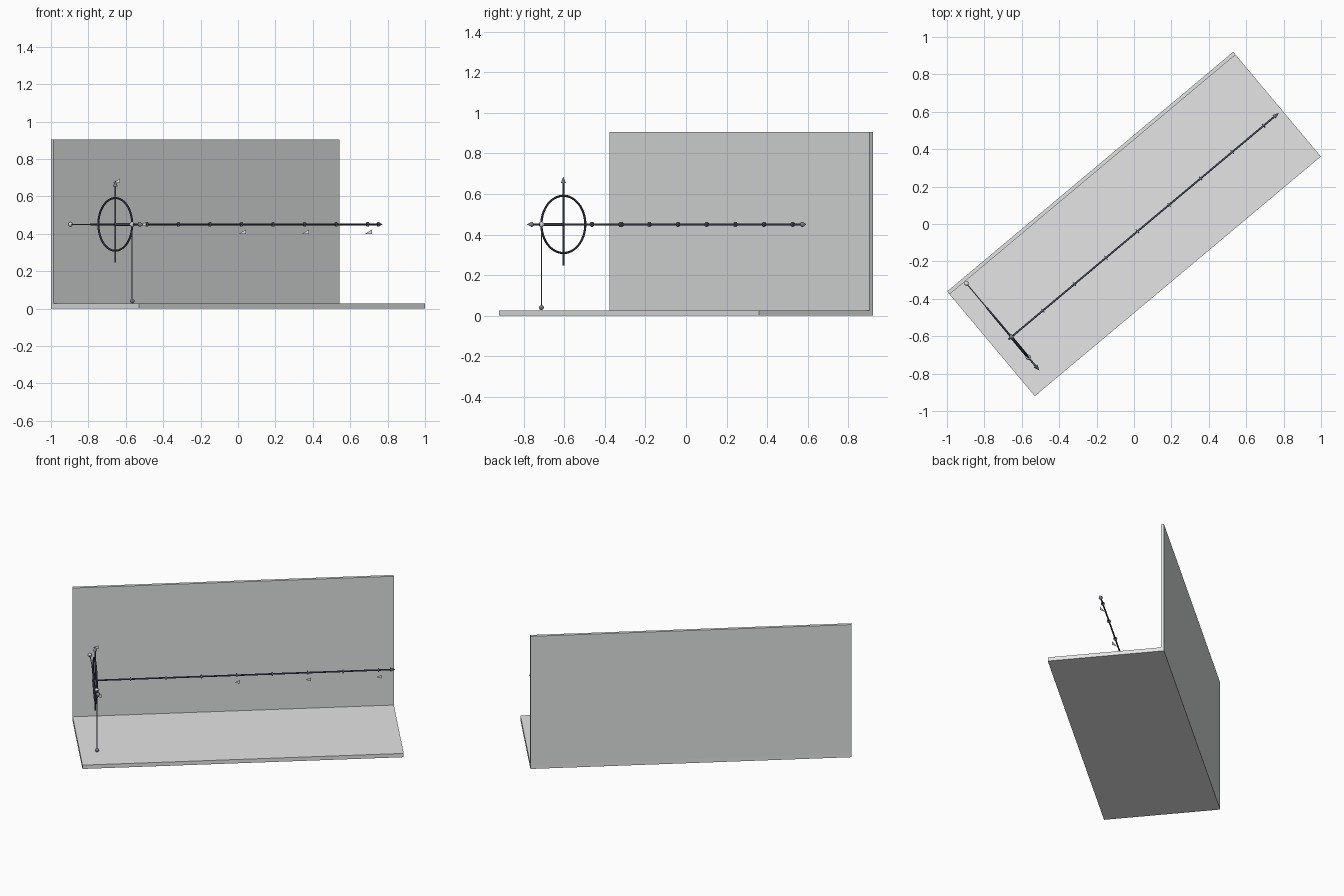
import bpy, math
from mathutils import Vector, Matrix

if "Cube" in bpy.data.objects:
    bpy.data.objects.remove(bpy.data.objects["Cube"])

TURN = Matrix.Rotation(math.radians(39.95), 4, 'Z')   # whole display is turned about z
L, W, T = 1.995, 0.73, 0.026                          # panel length, depth, thickness
WALL = 0.02                                           # wall thickness
O = Vector((-0.891, -0.042, 0.45))                    # axis origin in the turned frame
X, Y, Z = Vector((1, 0, 0)), Vector((0, 1, 0)), Vector((0, 0, 1))


def material(name, rgb):
    m = bpy.data.materials.new(name)
    m.diffuse_color = (*rgb, 1)
    m.use_nodes = True
    m.node_tree.nodes["Principled BSDF"].inputs["Base Color"].default_value = m.diffuse_color
    return m


floor_grey = material("floor_grey", (0.78, 0.78, 0.79))
wall_grey = material("wall_grey", (0.75, 0.77, 0.77))
dark = material("dark_slate", (0.065, 0.075, 0.115))
mid = material("mid_grey", (0.19, 0.21, 0.25))
light = material("light_grey", (0.72, 0.73, 0.75))


def finish(name, mat, smooth=True):
    ob = bpy.context.object
    ob.name = name
    ob.data.materials.append(mat)
    if smooth:
        bpy.ops.object.shade_smooth_by_angle(angle=math.radians(40))
    ob.matrix_world = TURN @ ob.matrix_basis
    return ob


def box(name, lo, hi, mat):
    lo, hi = Vector(lo), Vector(hi)
    bpy.ops.mesh.primitive_cube_add(size=1, location=(lo + hi) / 2)
    bpy.context.object.scale = hi - lo
    bpy.ops.object.transform_apply(location=False, rotation=False, scale=True)
    finish(name, mat, False)


def rod(name, a, b, r, mat, r2=None):
    d = b - a
    bpy.ops.mesh.primitive_cone_add(vertices=12, radius1=r, radius2=r if r2 is None else r2,
                                    depth=d.length, location=(a + b) / 2,
                                    rotation=d.to_track_quat('Z', 'Y').to_euler())
    finish(name, mat)


def ball(name, p, r, mat):
    bpy.ops.mesh.primitive_uv_sphere_add(segments=16, ring_count=8, radius=r, location=p)
    finish(name, mat)


def arrow(name, a, b, r=0.005, head=0.032):
    neck = b - (b - a).normalized() * head
    rod(name + "_shaft", a, neck, r, dark)
    rod(name + "_head", neck, b, 0.013, mid, 0)


# Floor and back wall
box("floor_panel", (-L / 2, -W / 2, 0), (L / 2, W / 2, T), floor_grey)
box("back_wall", (-L / 2, W / 2 - WALL, T), (L / 2, W / 2, 0.905), wall_grey)

# Three arrows through the origin
arrow("long_axis", O - X * 0.02, O + X * 1.865)
arrow("depth_axis", O + Y * 0.205, O - Y * 0.234)
arrow("upright_axis", O - Z * 0.203, O + Z * 0.235)

# Tick collars along the long axis
for k in range(1, 9):
    p = O + X * 0.22 * k
    rod(f"tick_{k}", p - X * 0.003, p + X * 0.003, 0.0125, mid)

# Ring around the long axis
bpy.ops.mesh.primitive_torus_add(major_radius=0.141, minor_radius=0.0055, major_segments=64,
                                 minor_segments=8, location=O, rotation=(0, math.pi / 2, 0))
finish("ring", dark)

# Pointer and its projections onto the wall and floor
tip = O - Y * 0.141
wall_point = Vector((O.x, W / 2 - WALL - 0.014, O.z))
floor_point = Vector((tip.x, tip.y, 0.04))
rod("pointer", O, tip, 0.008, dark)
rod("wall_line", tip, wall_point, 0.0028, mid)
rod("floor_line", tip, floor_point, 0.0028, mid)
ball("pointer_ball", tip, 0.014, light)
ball("wall_ball", wall_point, 0.012, light)
ball("floor_ball", floor_point, 0.012, mid)


# Small flat flags that face the front
def flag(name, p):
    me = bpy.data.meshes.new(name)
    me.from_pydata([(-0.02, 0, -0.01), (0.02, 0, -0.01), (0.02, 0, 0.015)], [], [(0, 1, 2)])
    ob = bpy.data.objects.new(name, me)
    bpy.context.collection.objects.link(ob)
    me.materials.append(light)
    ob.location = (TURN @ p.to_4d()).to_3d() + X * 0.004


for k in (4, 6, 8):
    flag(f"tick_flag_{k}", O + X * 0.22 * k - Z * 0.042)
flag("upright_flag", O + Z * 0.23)
flag("depth_flag", O - Y * 0.22)
